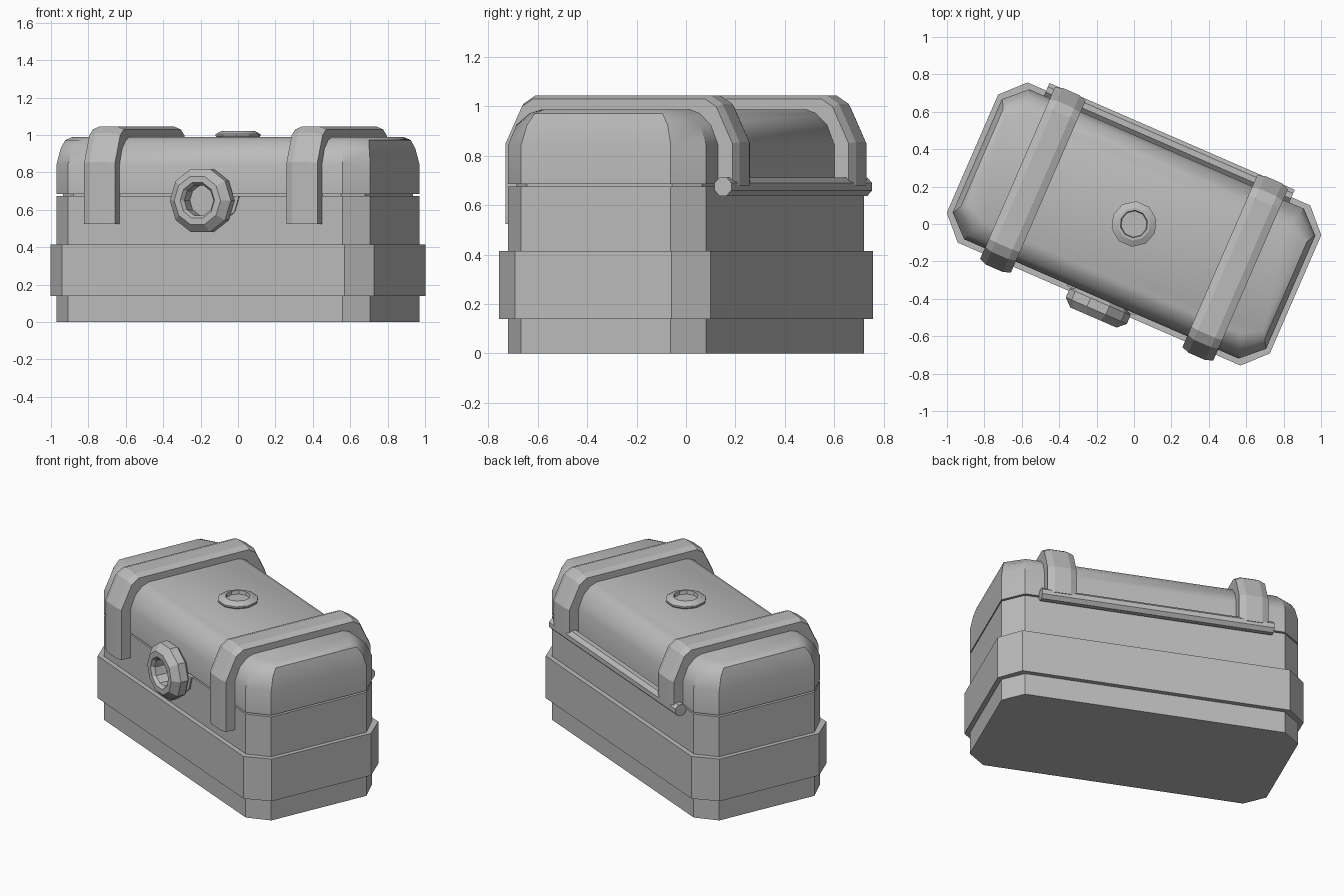
import bpy, bmesh, math
from mathutils import Vector, Matrix

if "Cube" in bpy.data.objects:
    bpy.data.objects.remove(bpy.data.objects["Cube"], do_unlink=True)

TURN = Matrix.Rotation(math.radians(-23.5), 4, 'Z')   # the chest stands turned

grey = bpy.data.materials.new("plain_grey")
grey.use_nodes = True
grey.diffuse_color = (0.5, 0.5, 0.5, 1)
grey.node_tree.nodes["Principled BSDF"].inputs["Base Color"].default_value = (0.5, 0.5, 0.5, 1)


def loft(name, rings, place=Matrix(), cap=True, smooth=30, loop=False):
    """Skin a row of closed rings that share a point count."""
    bm = bmesh.new()
    rows = [[bm.verts.new(place @ Vector(p)) for p in ring] for ring in rings]
    n = len(rows[0])
    pairs = list(zip(rows, rows[1:]))
    if loop:
        pairs.append((rows[-1], rows[0]))
    for a, b in pairs:
        for i in range(n):
            j = (i + 1) % n
            bm.faces.new((a[i], a[j], b[j], b[i]))
    if cap:
        bm.faces.new(rows[0])
        bm.faces.new(rows[-1])
    bmesh.ops.recalc_face_normals(bm, faces=bm.faces)
    mesh = bpy.data.meshes.new(name)
    bm.to_mesh(mesh)
    bm.free()
    mesh.materials.append(grey)
    obj = bpy.data.objects.new(name, mesh)
    bpy.context.collection.objects.link(obj)
    obj.matrix_world = TURN
    bpy.ops.object.select_all(action='DESELECT')
    obj.select_set(True)
    bpy.context.view_layer.objects.active = obj
    bpy.ops.object.shade_smooth_by_angle(angle=math.radians(smooth))
    return obj


def octagon(u, cv, cu, v, z):
    """Rectangle with cut corners: end at u, side at v."""
    quarter = [(u, cv), (cu, v)]
    pts = quarter + [(-x, y) for x, y in reversed(quarter)]
    pts += [(-x, -y) for x, y in pts]
    return [(x, y, z) for x, y in pts]


def lathe(name, profile, place, sides=10, **kw):
    """Turn (radius, height) pairs round the local z axis."""
    def ring(r, h):
        return [(r * math.cos(math.tau * i / sides), r * math.sin(math.tau * i / sides), h)
                for i in range(sides)]
    return loft(name, [ring(r, h) for r, h in profile], place, **kw)


# Body and the thicker band round it
WALL = (0.914, 0.33, 0.8, 0.437)
BAND = (0.942, 0.345, 0.824, 0.467)
loft("chest_body", [octagon(*WALL, z) for z in (0, 0.675)])
loft("body_band", [octagon(*BAND, z) for z in (0.14, 0.415)])

# Dark seam filler and domed lid
loft("lid_seam", [octagon(0.88, 0.32, 0.78, 0.41, z) for z in (0.66, 0.7)])
loft("lid", [
    octagon(*WALL, 0.685),
    octagon(*WALL, 0.845),
    octagon(0.9, 0.31, 0.79, 0.405, 0.925),
    octagon(0.886, 0.281, 0.772, 0.355, 0.972),
    octagon(0.86, 0.25, 0.75, 0.31, 0.988),
])

# Straps over the lid: a chamfered section swept along the dome
half = [((0.515, 0.855), (1, 0.25)), ((0.44, 1.01), (0.75, 0.7)), ((0.385, 1.045), (0.3, 1))]
path = [((-0.515, 0.525), (-1, 0))]
path += [((-v, z), (-a, b)) for (v, z), (a, b) in half]
path += list(reversed(half)) + [((0.515, 0.68), (1, 0))]
section = [(-0.09, 0.085), (-0.09, 0.015), (-0.05, 0), (0.05, 0), (0.09, 0.015), (0.09, 0.085)]
for name, u in (("right_strap", -0.59), ("left_strap", 0.59)):
    loft(name, [[(u + w, v - a * d, z - b * d) for w, d in section]
                for (v, z), (a, b) in path], smooth=20)

# Round lock on the front, with an open socket
front = Matrix.Translation((0, -0.43, 0.65)) @ Matrix.Rotation(math.pi / 2, 4, 'X')
lathe("lock_ring", [(0.15, 0), (0.178, 0.025), (0.178, 0.075), (0.135, 0.115),
                    (0.1, 0.115), (0.085, 0.095), (0.085, 0.02)], front, smooth=20)

# Half-round plate under the lock
arc = [math.pi + math.pi * i / 6 for i in range(7)]
loft("lock_plate", [[(0.2 * math.cos(a), y, 0.675 + 0.17 * math.sin(a)) for a in arc]
                    for y in (-0.43, -0.446)])

# Button on top of the lid
lathe("lid_button", [(0.11, 0.98), (0.122, 0.995), (0.122, 1.005), (0.088, 1.022),
                     (0.074, 1.022), (0.07, 1.0)], Matrix(), smooth=20)

# Hinge rod along the back
side = Matrix.Translation((0, 0.474, 0.675)) @ Matrix.Rotation(math.pi / 2, 4, 'Y') \
    @ Matrix.Rotation(math.pi / 8, 4, 'Z')
lathe("hinge_rod", [(0.04, -0.715), (0.04, 0.715)], side, sides=8)
